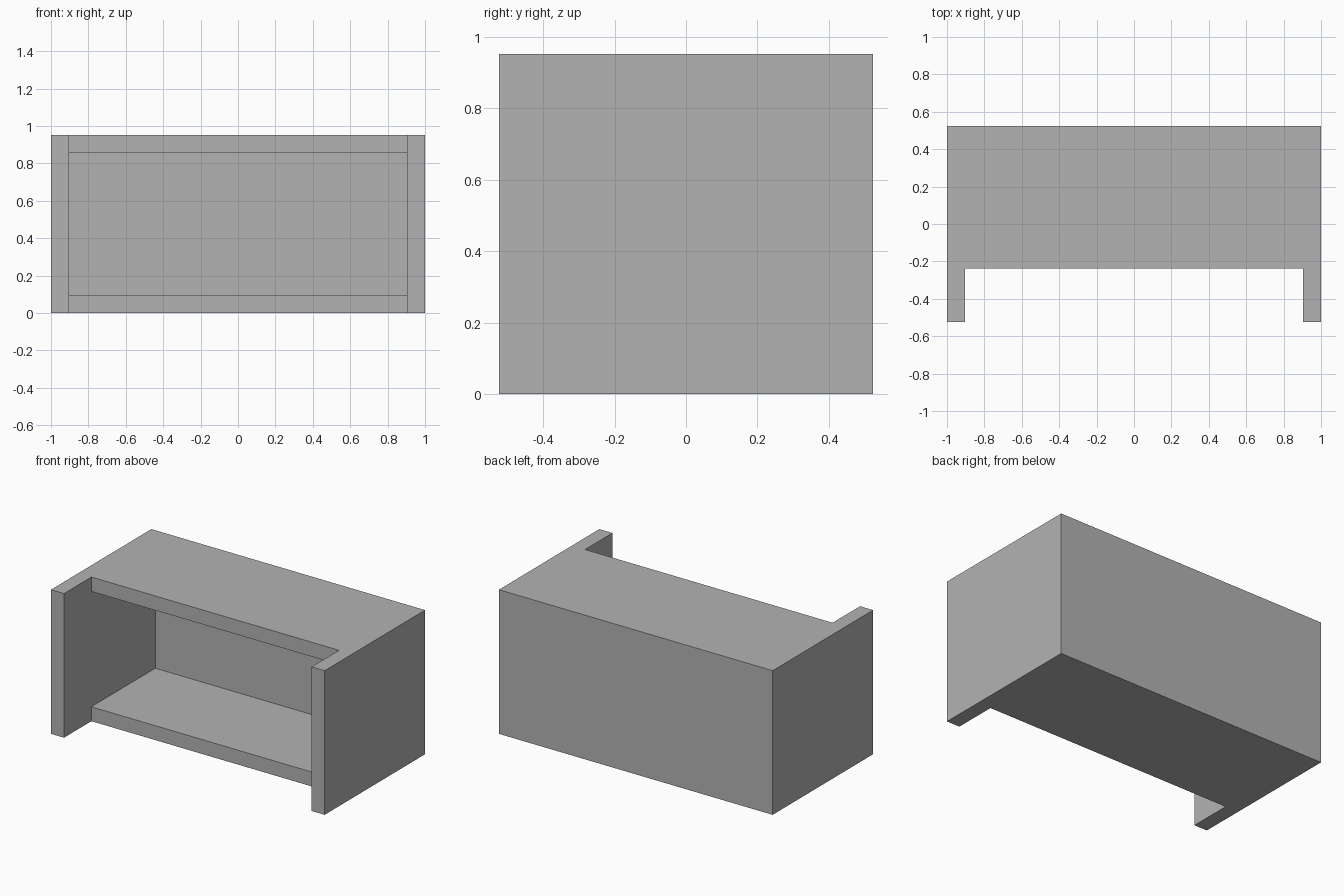
import bpy
import bmesh
from mathutils import Vector

default = bpy.data.objects.get("Cube")
if default:
    bpy.data.objects.remove(default, do_unlink=True)

# Everything is a multiple of the board thickness
T = 2 / 21
WIDTH, DEPTH, HEIGHT = 21 * T, 11 * T, 10 * T
FRONT, BACK = -DEPTH / 2, DEPTH / 2
SHELF_FRONT = FRONT + 3 * T
OUTER, INNER = WIDTH / 2, WIDTH / 2 - T


def make_material(name, colour):
    mat = bpy.data.materials.new(name)
    mat.use_nodes = True
    mat.diffuse_color = colour
    mat.node_tree.nodes["Principled BSDF"].inputs["Base Color"].default_value = colour
    return mat


bm = bmesh.new()

# Footprint: back block with two side boards reaching forward
half = [(INNER, SHELF_FRONT), (INNER, FRONT), (OUTER, FRONT), (OUTER, BACK)]
outline = half + [(-x, y) for x, y in reversed(half)]
base = bm.faces.new([bm.verts.new((x, y, 0)) for x, y in outline])
raised = bmesh.ops.extrude_face_region(bm, geom=[base], use_keep_orig=True)
top_verts = [g for g in raised["geom"] if isinstance(g, bmesh.types.BMVert)]
bmesh.ops.translate(bm, verts=top_verts, vec=(0, 0, HEIGHT))
bmesh.ops.recalc_face_normals(bm, faces=bm.faces)

# Mark the undersides of the top board and the upper face of the floor board
for z in (T, HEIGHT - T):
    bmesh.ops.bisect_plane(bm, geom=bm.verts[:] + bm.edges[:] + bm.faces[:],
                           plane_co=(0, 0, z), plane_no=(0, 0, 1))

# Push the middle of the recessed front back to the rear board
middle = Vector((0, SHELF_FRONT, HEIGHT / 2))
opening = min(bm.faces, key=lambda f: (f.calc_center_median() - middle).length)
pushed = bmesh.ops.extrude_face_region(bm, geom=[opening])
if opening.is_valid:
    bm.faces.remove(opening)
back_verts = [g for g in pushed["geom"] if isinstance(g, bmesh.types.BMVert)]
bmesh.ops.translate(bm, verts=back_verts, vec=(0, BACK - T - SHELF_FRONT, 0))

# Merge flush faces so each board side is one clean surface
bmesh.ops.dissolve_limit(bm, angle_limit=0.01, verts=bm.verts, edges=bm.edges)
bmesh.ops.recalc_face_normals(bm, faces=bm.faces)

mesh = bpy.data.meshes.new("open_cabinet")
bm.to_mesh(mesh)
bm.free()
mesh.materials.append(make_material("plain_grey", (0.45, 0.45, 0.45, 1)))
cabinet = bpy.data.objects.new("open_cabinet", mesh)
bpy.context.collection.objects.link(cabinet)
